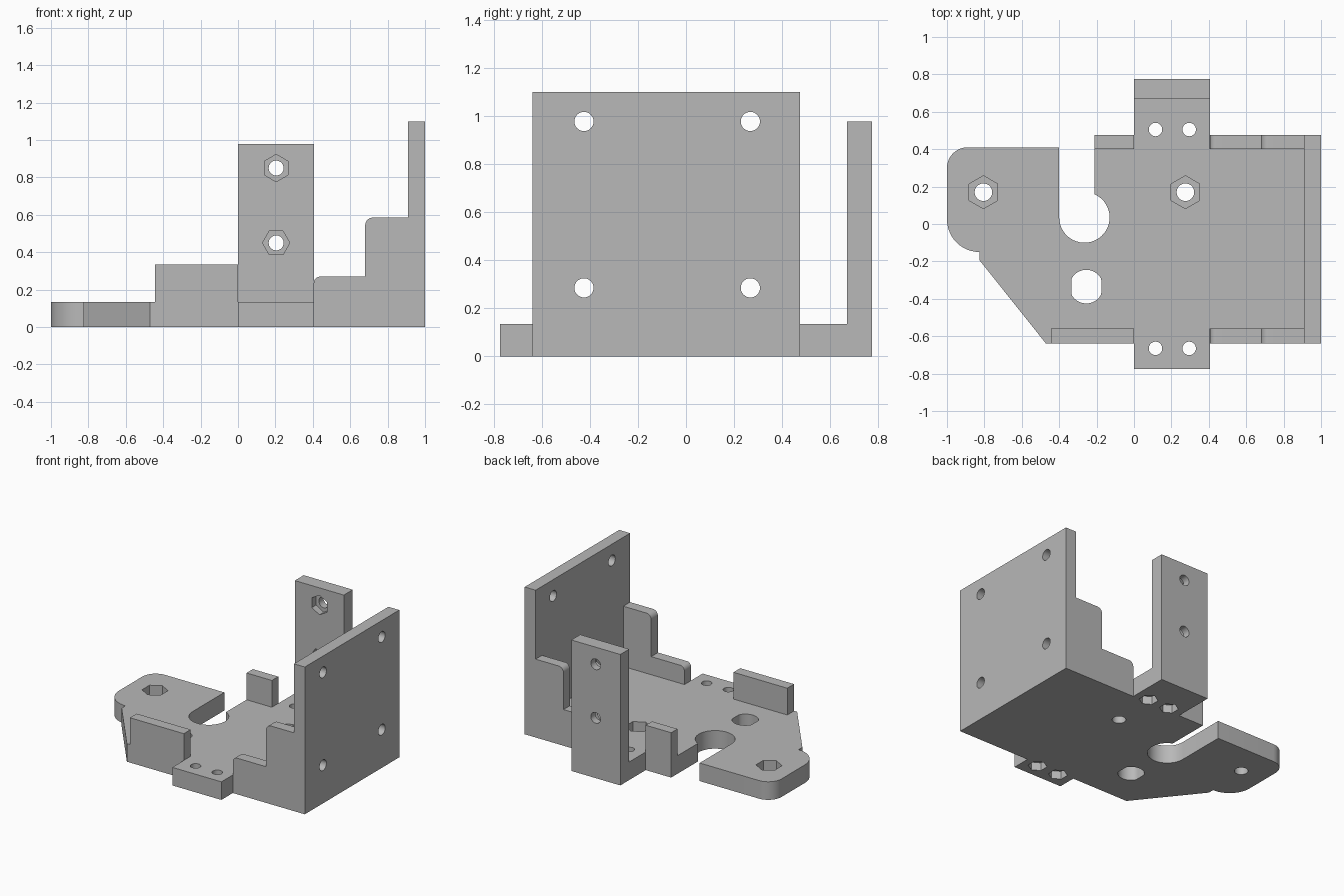
import bpy, bmesh
from math import sin, cos, radians, sqrt, asin, degrees

cube = bpy.data.objects.get("Cube")
if cube:
    bpy.data.objects.remove(cube, do_unlink=True)

GREY = bpy.data.materials.new("plain grey")
GREY.use_nodes = True
GREY.diffuse_color = (0.48, 0.48, 0.48, 1)
GREY.node_tree.nodes["Principled BSDF"].inputs["Base Color"].default_value = GREY.diffuse_color

T = 0.135                      # base thickness
FRONT, BACK = -0.64, 0.475     # body edges in y
TAB_L, TAB_R = 0.0, 0.405      # tab edges in x
PLATE = 0.91                   # inner face of the side plate


def arc(cx, cy, r, a0, a1, n=10):
    angles = [radians(a0 + (a1 - a0) * i / n) for i in range(n + 1)]
    return [(cx + r * cos(a), cy + r * sin(a)) for a in angles]


def ngon(cx, cy, r, n=32, start=0):
    return arc(cx, cy, r, start, start + 360, n)[:-1]


def rect(x0, x1, y0, y1):
    return [(x0, y0), (x1, y0), (x1, y1), (x0, y1)]


def prism(name, outline, axis, lo, hi):
    """Extrude a closed outline along an axis from lo to hi."""
    place = {"x": lambda a, b, c: (c, a, b),
             "y": lambda a, b, c: (a, c, b),
             "z": lambda a, b, c: (a, b, c)}[axis]
    bm = bmesh.new()
    low = [bm.verts.new(place(a, b, lo)) for a, b in outline]
    top = [bm.verts.new(place(a, b, hi)) for a, b in outline]
    bm.faces.new(low)
    bm.faces.new(top)
    n = len(outline)
    for i in range(n):
        j = (i + 1) % n
        bm.faces.new((low[i], low[j], top[j], top[i]))
    bmesh.ops.recalc_face_normals(bm, faces=bm.faces)
    mesh = bpy.data.meshes.new(name)
    bm.to_mesh(mesh)
    bm.free()
    mesh.materials.append(GREY)
    obj = bpy.data.objects.new(name, mesh)
    bpy.context.scene.collection.objects.link(obj)
    return obj


def cut(obj, axis, cuts):
    """Cut (outline, lo, hi) prisms out of a part and bake the result."""
    cutters = []
    for outline, lo, hi in cuts:
        cutter = prism("cutter", outline, axis, lo, hi)
        cutter.hide_render = True
        mod = obj.modifiers.new("hole", "BOOLEAN")
        mod.operation, mod.solver, mod.object = "DIFFERENCE", "EXACT", cutter
        cutters.append(cutter)
    deps = bpy.context.evaluated_depsgraph_get()
    mesh = bpy.data.meshes.new_from_object(obj.evaluated_get(deps))
    obj.modifiers.clear()
    obj.data = mesh
    for cutter in cutters:
        bpy.data.objects.remove(cutter, do_unlink=True)


parts = []

# Base: body, tabs, rounded arm and keyhole slot
r = 0.135
slot_x, slot_y, slot_edge = -0.265, 0.035, -0.21
meet = degrees(asin(sqrt(r * r - (slot_edge - slot_x) ** 2) / r))
outline = [(-0.47, FRONT), (TAB_L, FRONT), (TAB_L, -0.775), (TAB_R, -0.775),
           (TAB_R, FRONT), (PLATE, FRONT), (PLATE, BACK), (TAB_R, BACK),
           (TAB_R, 0.67), (TAB_L, 0.67), (TAB_L, BACK), (slot_edge, BACK)]
outline += arc(slot_x, slot_y, r, meet, -180, 28)
outline += [(-0.4, 0.41)]
outline += arc(-0.89, 0.3, 0.11, 90, 180)
outline += arc(-0.825, 0.025, 0.175, 180, 270, 12)
outline += [(-0.825, -0.195)]
base = prism("base_plate", outline, "z", 0, T)

cuts = []
# Nut pockets from above
for x in (-0.805, 0.275):
    cuts.append((ngon(x, 0.17, 0.047), -0.1, 0.3))
    cuts.append((ngon(x, 0.17, 0.088, 6, 90), 0.06, 0.3))
# Tab screw holes with nut pockets from below
for x in (0.115, 0.295):
    for y in (-0.665, 0.505):
        cuts.append((ngon(x, y, 0.036), -0.1, 0.3))
        cuts.append((ngon(x, y, 0.065, 6, 90), -0.1, 0.06))
# Large hole with flattened sides
flat = [(max(-0.335, min(-0.175, x)), y) for x, y in ngon(-0.255, -0.335, 0.09, 40, 4.5)]
cuts.append((flat, -0.1, 0.3))
cut(base, "z", cuts)
parts.append(base)

# Tall side plate with four screw holes
side = prism("side_plate", rect(FRONT, BACK, 0, 1.1), "x", PLATE, 1.0)
cut(side, "x", [(ngon(y, z, 0.04), 0.8, 1.1) for y in (-0.425, 0.268) for z in (0.285, 0.978)])
parts.append(side)

# Rear upright with two nut pockets on its inner face
upright = prism("rear_upright", rect(TAB_L, TAB_R, 0, 0.978), "y", 0.67, 0.775)
cuts = []
for z, start in ((0.85, 90), (0.45, 0)):
    cuts.append((ngon(0.204, z, 0.04), 0.5, 0.9))
    cuts.append((ngon(0.204, z, 0.073, 6, start), 0.5, 0.72))
cut(upright, "y", cuts)
parts.append(upright)

# Stepped walls beside the side plate, and low walls on the other side
step = [(PLATE, T), (PLATE, 0.585)]
step += arc(0.72, 0.545, 0.04, 90, 180, 8)
step += [(0.68, 0.27)]
step += arc(0.44, 0.235, 0.035, 90, 180, 8)
step += [(TAB_R, T)]
for label, y0, y1, low_x in (("front", FRONT, -0.56, -0.445), ("rear", 0.4, BACK, slot_edge)):
    parts.append(prism(label + "_stepped_wall", step, "y", y0, y1))
    parts.append(prism(label + "_low_wall", rect(low_x, TAB_L, T, 0.335), "y", y0, y1))

# Smooth the rounded surfaces, keep all corners sharp
bpy.ops.object.select_all(action="DESELECT")
for obj in parts:
    obj.select_set(True)
bpy.context.view_layer.objects.active = base
bpy.ops.object.shade_smooth_by_angle(angle=radians(25))
